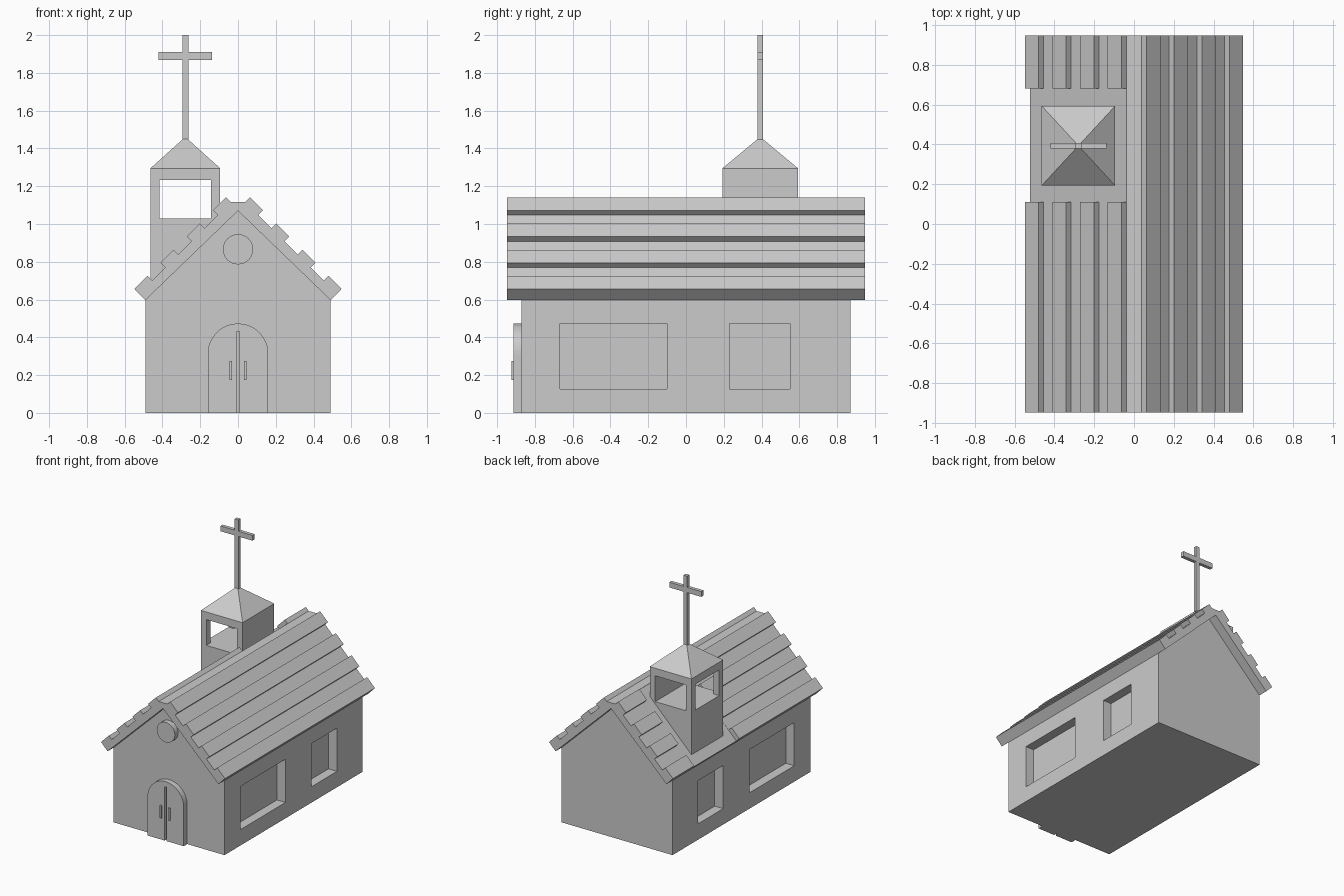
import bpy, bmesh, math
from mathutils import Matrix

if "Cube" in bpy.data.objects:
    bpy.data.objects.remove(bpy.data.objects["Cube"])


def finish(name, bm):
    bmesh.ops.recalc_face_normals(bm, faces=bm.faces)
    mesh = bpy.data.meshes.new(name)
    bm.to_mesh(mesh)
    bm.free()
    ob = bpy.data.objects.new(name, mesh)
    bpy.context.collection.objects.link(ob)
    return ob


def prism(name, profile, y0, y1):
    """Extrude an (x, z) outline from y0 to y1."""
    bm = bmesh.new()
    face = bm.faces.new([bm.verts.new((x, y0, z)) for x, z in profile])
    ext = bmesh.ops.extrude_face_region(bm, geom=[face])["geom"]
    bmesh.ops.translate(bm, vec=(0, y1 - y0, 0),
                        verts=[g for g in ext if isinstance(g, bmesh.types.BMVert)])
    return finish(name, bm)


def box(name, x0, x1, y0, y1, z0, z1):
    return prism(name, [(x0, z0), (x1, z0), (x1, z1), (x0, z1)], y0, y1)


def cut(ob, cutters):
    """Subtract the cutters from ob and remove them."""
    bpy.context.view_layer.objects.active = ob
    for c in cutters:
        c.hide_render = True
        m = ob.modifiers.new("cut", 'BOOLEAN')
        m.operation, m.solver, m.object = 'DIFFERENCE', 'EXACT', c
        bpy.ops.object.modifier_apply(modifier=m.name)
        bpy.data.objects.remove(c)


# Body with gables and recessed windows on both long sides
body = prism("body", [(-.49, 0), (.49, 0), (.49, .597), (0, 1.07), (-.49, .597)], -.87, .87)
cut(body, [box("window_cutter", min(a, b), max(a, b), y0, y1, .127, .472)
           for a, b in ((.415, .6), (-.415, -.6))
           for y0, y1 in ((-.667, -.1), (.23, .55))])

# Roof: stepped tile courses on 45 degree slopes
HIGH, LOW, STEP = 1.204, 1.154, .025
slope = [(.49, .597)]
for x in (.548, .41, .271, .132):
    if x < .5:
        slope.append((x - STEP, LOW - x + STEP))
    slope += [(x, HIGH - x), (x - .069, HIGH - x + .069),
              (x - .069 - STEP, LOW - x + .069 + STEP)]
roof = prism("roof", slope + [(-x, z) for x, z in reversed(slope)] + [(0, 1.07)], -.947, .947)
# Plain strip around the tower on the left slope
low = LOW - .001
cut(roof, [prism("roof_gap_cutter", [(-.65, low - .65), (-.038, low - .038),
                                     (-.038, 1.3), (-.65, 1.3)], .11, .68)])

# Bell tower, open at front, back and outer side
TX, TY = -.279, .393
tower = prism("tower", [(-.464, .66), (-.095, 1.03), (-.095, 1.295), (-.464, 1.295)],
              TY - .2, TY + .2)
cut(tower, [box("belfry_cutter", -.415, -.143, 0, 1, 1.028, 1.234),
            box("side_opening_cutter", -.6, -.3, TY - .15, TY + .15, 1.028, 1.234)])

# Tower roof
bm = bmesh.new()
bmesh.ops.create_cone(bm, cap_ends=True, segments=4, radius1=math.sqrt(.5), radius2=0, depth=1,
                      matrix=Matrix.Translation((TX, TY, 1.378)) @ Matrix.Diagonal((.369, .4, .166, 1))
                      @ Matrix.Rotation(math.pi / 4, 4, 'Z'))
finish("tower_roof", bm)

# Cross
plus = [(.016, 1.44), (.016, 1.868), (.141, 1.868), (.141, 1.91), (.016, 1.91), (.016, 2.0)]
prism("cross", [(TX + x, z) for x, z in plus] + [(TX - x, z) for x, z in reversed(plus)],
      TY - .014, TY + .014)

# Arched double door with a centre groove and handles
arch = [(.16 * math.cos(math.pi * i / 24), .313 + .16 * math.sin(math.pi * i / 24)) for i in range(25)]
door = prism("door", [(-.16, 0), (.16, 0)] + arch, -.914, -.868)
cut(door, [box("door_groove_cutter", -.008, .008, -1, -.892, -.1, .43)])
for side, x in (("left", -.038), ("right", .038)):
    box("handle_" + side, x - .007, x + .007, -.925, -.91, .175, .275)

# Round gable window
prism("round_window", [(.08 * math.cos(math.tau * i / 32), .866 + .08 * math.sin(math.tau * i / 32))
                       for i in range(32)], -.912, -.868)
